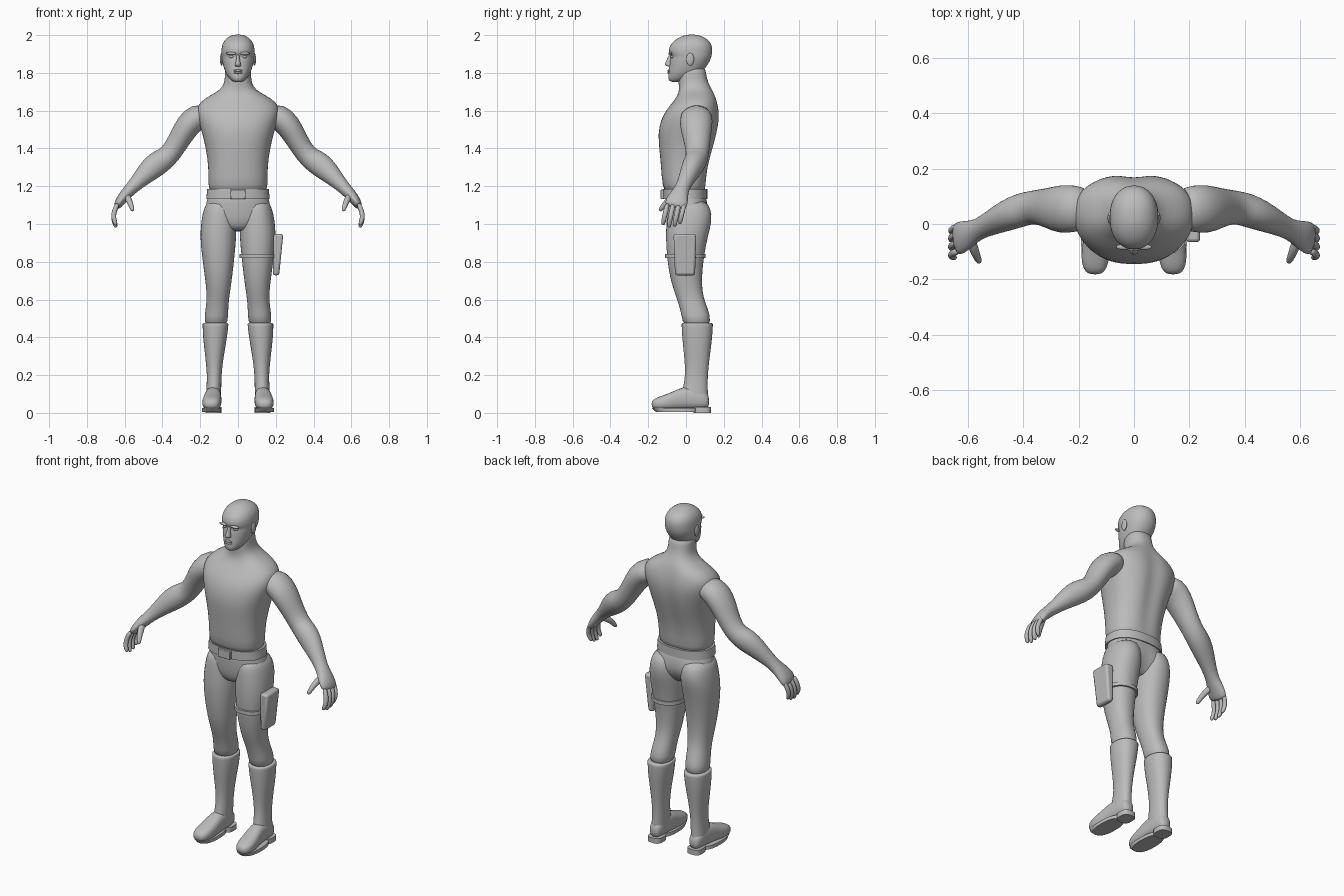
import bpy, bmesh, math
from mathutils import Vector

grey = bpy.data.materials.new("plain_grey")
grey.diffuse_color = (0.5, 0.5, 0.5, 1)


def spow(v, n):
    return math.copysign(abs(v) ** (2 / n), v)


def finish(name, bm, mirror=False, subsurf=0, bevel=0):
    """Turn a bmesh into a named object with the usual modifiers."""
    bmesh.ops.recalc_face_normals(bm, faces=bm.faces)
    me = bpy.data.meshes.new(name)
    bm.to_mesh(me)
    bm.free()
    me.materials.append(grey)
    ob = bpy.data.objects.new(name, me)
    bpy.context.collection.objects.link(ob)
    if mirror:
        ob.modifiers.new("mirror", 'MIRROR').use_mirror_merge = False
    if subsurf:
        s = ob.modifiers.new("smooth", 'SUBSURF')
        s.levels = s.render_levels = subsurf
        for p in me.polygons:
            p.use_smooth = True
    else:
        if bevel:
            b = ob.modifiers.new("bevel", 'BEVEL')
            b.width, b.segments = bevel, 2
        bpy.ops.object.select_all(action='DESELECT')
        ob.select_set(True)
        bpy.context.view_layer.objects.active = ob
        bpy.ops.object.shade_smooth_by_angle(angle=math.radians(35))
    return ob


def loft(name, rings, **kw):
    """Skin a list of equal-length point rings and cap both ends."""
    bm = bmesh.new()
    vs = [[bm.verts.new(p) for p in r] for r in rings]
    n = len(vs[0])
    for a, b in zip(vs, vs[1:]):
        for i in range(n):
            j = (i + 1) % n
            bm.faces.new((a[i], a[j], b[j], b[i]))
    bm.faces.new(vs[0])
    bm.faces.new(vs[-1])
    return finish(name, bm, **kw)


def flat_ring(z, x0, x1, y0, y1, n=24, e=2.2, groove=0):
    """Level superellipse ring; groove presses in the middle of the back."""
    pts = []
    for i in range(n):
        t = 2 * math.pi * i / n
        x = (x0 + x1) / 2 + (x1 - x0) / 2 * spow(math.cos(t), e)
        y = (y0 + y1) / 2 + (y1 - y0) / 2 * spow(math.sin(t), e)
        if math.sin(t) > 0:
            y -= groove * math.exp(-(x / 0.035) ** 2)
        pts.append((x, y, z))
    return pts


def tube(name, path, n=14, **kw):
    """Sweep an oval along (x, y, z, radius_across, radius_in_depth)."""
    P = [Vector(p[:3]) for p in path]
    rings = []
    for i, p in enumerate(path):
        t = (P[min(i + 1, len(P) - 1)] - P[max(i - 1, 0)]).normalized()
        v = Vector((0, 1, 0))
        v = (v - t * v.dot(t)).normalized()
        u = t.cross(v)
        rings.append([P[i] + u * p[3] * math.cos(a) + v * p[4] * math.sin(a)
                      for a in (2 * math.pi * k / n for k in range(n))])
    return loft(name, rings, **kw)


def blob(name, c, r, mirror=False):
    bm = bmesh.new()
    bmesh.ops.create_uvsphere(bm, u_segments=12, v_segments=8, radius=1)
    for v in bm.verts:
        v.co = Vector((c[i] + v.co[i] * r[i] for i in range(3)))
    return finish(name, bm, mirror=mirror, subsurf=1)


def prism(name, bottom, top, **kw):
    """Four-sided block from two (z, x0, x1, y0, y1) rectangles."""
    return loft(name, [[(x0, y0, z), (x1, y0, z), (x1, y1, z), (x0, y1, z)]
                       for z, x0, x1, y0, y1 in (bottom, top)], **kw)


# Torso and neck: height, half width, front, back, spine groove
torso = [(1.15, .15, -.105, .10, 0), (1.20, .158, -.126, .107, .006),
         (1.30, .156, -.132, .118, .012), (1.40, .170, -.142, .148, .016),
         (1.48, .190, -.149, .170, .018), (1.55, .212, -.134, .182, .018),
         (1.60, .222, -.108, .180, .016), (1.645, .205, -.070, .170, .012),
         (1.68, .150, -.045, .157, .006), (1.71, .092, -.036, .142, .003),
         (1.75, .070, -.040, .117, .002), (1.80, .070, -.042, .106, 0),
         (1.84, .068, -.040, .10, 0)]
loft("torso", [flat_ring(z, -w, w, f, b, 32, 2.35, g)
               for z, w, f, b, g in torso], subsurf=1)

# Head with recessed eye line, nose, lips and ears
head = [(1.751, .022, -.082, -.03), (1.765, .042, -.095, .02),
        (1.795, .064, -.094, .075), (1.83, .077, -.089, .108),
        (1.868, .086, -.086, .130), (1.888, .088, -.079, .136),
        (1.908, .089, -.095, .140), (1.945, .087, -.088, .140),
        (1.975, .071, -.060, .120), (1.995, .045, -.022, .085),
        (2.003, .016, .010, .050)]
loft("head", [flat_ring(z, -w, w, f, b) for z, w, f, b in head], subsurf=2)
loft("nose", [flat_ring(z, -w, w, f, -.07, 10) for z, w, f in
              ((1.832, .010, -.090), (1.838, .018, -.111), (1.848, .016, -.115),
               (1.87, .009, -.101), (1.90, .008, -.092))], subsurf=1)
for lip, z in (("upper_lip", 1.812), ("lower_lip", 1.801)):
    blob(lip, (0, -.091, z), (.026, .008, .006))
blob("brow", (.036, -.083, 1.903), (.03, .011, .008), True)
blob("eye", (.034, -.070, 1.886), (.014, .012, .009), True)
blob("ear", (.087, .022, 1.872), (.009, .022, .034), True)

# Pelvis
loft("pelvis", [flat_ring(z, -w, w, f, b, groove=g) for z, w, f, b, g in
                ((1.17, .157, -.105, .10, 0), (1.13, .165, -.107, .112, .004),
                 (1.08, .176, -.104, .126, .012), (1.03, .170, -.100, .125, .02),
                 (.985, .110, -.088, .095, .02), (.96, .05, -.06, .06, 0))],
     subsurf=1)

# Legs: height, inner x, outer x, front, back
legs = [(1.13, .03, .160, -.085, .105), (1.08, .014, .182, -.098, .132),
        (1.02, .008, .195, -.104, .140), (.93, .008, .202, -.108, .115),
        (.83, .018, .191, -.102, .095), (.72, .030, .176, -.087, .084),
        (.64, .042, .166, -.062, .086), (.58, .050, .167, -.040, .104),
        (.52, .052, .177, -.024, .128), (.45, .056, .180, -.015, .132)]
loft("leg", [flat_ring(z, a, b, c, d) for z, a, b, c, d in legs],
     mirror=True, subsurf=1)

# Boots: shaft, foot and soles
shaft = [(.477, .066, .172, -.005, .122), (.475, .050, .188, -.024, .143),
         (.468, .050, .188, -.024, .143), (.40, .057, .186, -.021, .140),
         (.30, .076, .174, -.010, .126), (.20, .088, .163, -.002, .115),
         (.13, .088, .168, -.018, .115), (.07, .090, .170, -.025, .118),
         (.03, .092, .168, -.02, .115)]
loft("boot_shaft", [flat_ring(z, a, b, c, d) for z, a, b, c, d in shaft],
     mirror=True, subsurf=1)
foot = [(.124, .130, .025, .03, .09), (.10, .130, .038, .022, .12),
        (.04, .130, .042, .02, .14), (-.02, .132, .044, .018, .138),
        (-.07, .136, .050, .014, .112), (-.12, .140, .052, .014, .094),
        (-.16, .141, .044, .018, .080), (-.183, .141, .024, .028, .062)]
loft("boot_foot", [[(x + w * spow(math.cos(t), 2.5), y,
                     (lo + hi) / 2 + (hi - lo) / 2 * spow(math.sin(t), 2.5))
                    for t in (2 * math.pi * k / 18 for k in range(18))]
                   for y, x, w, lo, hi in foot], mirror=True, subsurf=1)
loft("boot_heel", [flat_ring(z, .087, .172, .04, .133, 20, 3)
                   for z in (0, .03)], mirror=True)
loft("boot_sole", [flat_ring(z, .088, .191, f, .06, 24, 2.4)
                   for z, f in ((.006, -.160), (.026, -.182))], mirror=True)

# Arms from shoulder to knuckles
arm = [(.15, .06, 1.575, .05, .07), (.215, .055, 1.572, .074, .087),
       (.268, .053, 1.522, .069, .089), (.308, .058, 1.452, .059, .073),
       (.360, .062, 1.365, .055, .060), (.405, .052, 1.335, .064, .062),
       (.455, .032, 1.300, .066, .057), (.515, .004, 1.240, .046, .045),
       (.563, -.020, 1.190, .034, .036), (.597, -.036, 1.155, .032, .050),
       (.627, -.050, 1.118, .026, .062), (.644, -.058, 1.085, .018, .058)]
tube("arm", arm, n=18, mirror=True, subsurf=1)

# Fingers and thumb
for i, (y, drop) in enumerate(((-.103, .008), (-.072, -.004),
                               (-.042, 0), (-.014, .014))):
    r = .0145 - .001 * (i == 3)
    tube(f"finger_{i + 1}",
         [(.636, y + .006, 1.112, r, r), (.656, y - .004, 1.068, r, r),
          (.660, y - .012, 1.030 + drop / 2, r, r),
          (.650, y - .017, .998 + drop, r * .9, r * .9),
          (.644, y - .019, .985 + drop, r * .5, r * .5)],
         n=8, mirror=True, subsurf=1)
tube("thumb", [(.592, -.050, 1.155, .018, .022), (.578, -.088, 1.128, .018, .019),
               (.568, -.115, 1.103, .015, .015), (.560, -.132, 1.080, .013, .013),
               (.556, -.138, 1.068, .007, .007)], n=10, mirror=True, subsurf=1)

# Belt and buckle
loft("belt", [flat_ring(z, -w, w, -.121, .113, 48, 2.3)
              for z, w in ((1.133, .168), (1.185, .163))])
prism("buckle", (1.132, -.04, .04, -.134, -.10), (1.182, -.04, .04, -.134, -.10),
      bevel=.003)

# Holster with its thigh strap, on one side only
prism("holster", (.728, .185, .218, -.058, .048), (.948, .188, .240, -.066, .054),
      bevel=.012)
loft("thigh_strap", [flat_ring(z, .008, .200, -.112, .104, 40)
                     for z in (.820, .842)])
